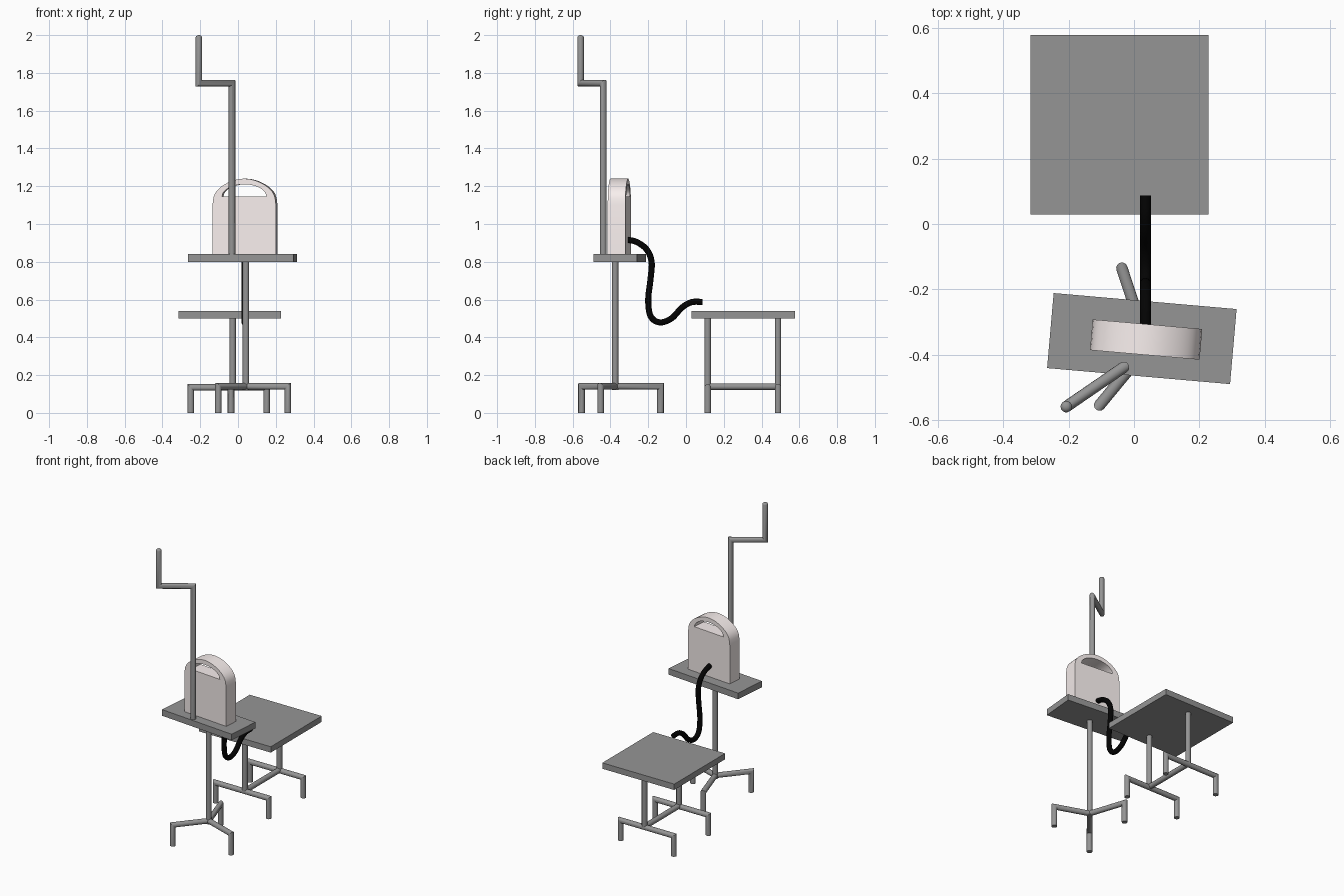
import bpy, bmesh, math
from mathutils import Vector, Matrix

if "Cube" in bpy.data.objects:
    bpy.data.objects.remove(bpy.data.objects["Cube"])

R = 0.0175                      # tube radius of the metal frames
TURN = math.radians(-5)         # the tray and the case are turned a little


def material(name, rgb):
    m = bpy.data.materials.new(name)
    m.diffuse_color = (*rgb, 1)
    m.use_nodes = True
    m.node_tree.nodes["Principled BSDF"].inputs["Base Color"].default_value = m.diffuse_color
    return m


metal = material("dark_grey_metal", (0.30, 0.30, 0.30))
shell = material("pale_shell", (0.94, 0.865, 0.855))
rubber = material("black_rubber", (0.001, 0.001, 0.001))


def finish(ob, mat):
    ob.data.materials.append(mat)
    bpy.ops.object.select_all(action='DESELECT')
    bpy.context.view_layer.objects.active = ob
    ob.select_set(True)
    bpy.ops.object.shade_smooth_by_angle(angle=math.radians(35))
    return ob


def tube(name, pts, r=R, sides=14, mat=metal, round_end=False):
    """Capped tube along a path with mitred corners."""
    pts = [Vector(p) for p in pts]
    dirs = [(b - a).normalized() for a, b in zip(pts, pts[1:])]
    if round_end:
        pts[-1] = pts[-1] - dirs[-1] * r * 0.7
    frame = dirs[0].to_track_quat('Z', 'Y')
    ring = [pts[0] + frame @ Vector((r * math.cos(t), r * math.sin(t), 0))
            for t in (2 * math.pi * i / sides for i in range(sides))]
    rings = [ring]
    for k, d in enumerate(dirs):
        n = (d + dirs[min(k + 1, len(dirs) - 1)]).normalized()
        ring = [v + d * ((pts[k + 1] - v).dot(n) / d.dot(n)) for v in ring]
        rings.append(ring)
    if round_end:
        for a in (30, 60, 80):
            c, s = math.cos(math.radians(a)), math.sin(math.radians(a))
            rings.append([pts[-1] + (v - pts[-1]) * c + dirs[-1] * r * 0.7 * s for v in ring])
    bm = bmesh.new()
    rings = [[bm.verts.new(v) for v in q] for q in rings]
    bm.faces.new(rings[0])
    for a, b in zip(rings, rings[1:]):
        for i in range(sides):
            j = (i + 1) % sides
            bm.faces.new((a[i], a[j], b[j], b[i]))
    bm.faces.new(rings[-1])
    bmesh.ops.recalc_face_normals(bm, faces=bm.faces)
    me = bpy.data.meshes.new(name)
    bm.to_mesh(me)
    bm.free()
    ob = bpy.data.objects.new(name, me)
    bpy.context.collection.objects.link(ob)
    return finish(ob, mat)


def box(name, centre, size, turn=0):
    bm = bmesh.new()
    bmesh.ops.create_cube(bm, size=1, matrix=Matrix.Diagonal((*size, 1)))
    me = bpy.data.meshes.new(name)
    bm.to_mesh(me)
    bm.free()
    me.materials.append(metal)
    ob = bpy.data.objects.new(name, me)
    ob.location = centre
    ob.rotation_euler.z = turn
    bpy.context.collection.objects.link(ob)


def smooth_path(pts, n=5):
    """Catmull-Rom curve through the points."""
    p = [Vector(q) for q in pts]
    p = [2 * p[0] - p[1]] + p + [2 * p[-1] - p[-2]]
    out = []
    for a, b, c, d in zip(p, p[1:], p[2:], p[3:]):
        for i in range(n):
            t = i / n
            out.append(0.5 * (2 * b + (c - a) * t + (2 * a - 5 * b + 4 * c - d) * t ** 2
                              + (3 * b - a - 3 * c + d) * t ** 3))
    return out + [p[-2]]


# low table: top, two T-shaped legs and a stretcher
TX, TZ = -0.028, 0.135
box("table_top", (-0.044, 0.303, 0.520), (0.543, 0.549, 0.040))
for side, y in (("front", 0.115), ("back", 0.487)):
    tube(f"table_{side}_feet", [(-0.25, y, 0), (-0.25, y, TZ), (0.152, y, TZ), (0.152, y, 0)])
    tube(f"table_{side}_post", [(TX, y, TZ), (TX, y, 0.51)])
tube("table_stretcher", [(TX, 0.115, TZ + 0.004), (TX, 0.487, TZ + 0.004)])

# three-legged stand with tray
SX, SY, SZ = 0.042, -0.375, 0.14
for i, (x, y) in enumerate(((-0.037, -0.135), (-0.105, -0.553), (0.264, -0.452))):
    tube(f"stand_leg_{i + 1}", [(SX, SY, SZ), (x, y, SZ), (x, y, 0)])
tube("stand_post", [(SX, SY, SZ - R), (SX, SY, 0.81)])
box("tray", (0.024, -0.350, 0.820), (0.561, 0.230, 0.042), TURN)

# cranked pole rising from the tray
tube("cranked_pole", [(-0.032, -0.438, 0.83), (-0.032, -0.438, 1.745),
                      (-0.207, -0.558, 1.745), (-0.207, -0.558, 2.0)], round_end=True)

# carrying case: arched outline with a handle slot, extruded
half_arch = [(0.168, 1.105), (0.161, 1.148), (0.140, 1.182), (0.10, 1.212), (0.05, 1.233)]
half_slot = [(0.118, 1.146), (0.110, 1.168), (0.08, 1.193), (0.04, 1.206)]


def mirrored(half, top):
    return smooth_path(half + [(0, top)] + [(-x, z) for x, z in reversed(half)], 3)


outline = [(-0.168, 0.84), (0.168, 0.84)] + mirrored(half_arch, 1.24)
cu = bpy.data.curves.new("case", 'CURVE')
cu.dimensions, cu.fill_mode, cu.extrude = '2D', 'BOTH', 0.047
for loop in (outline, mirrored(half_slot, 1.21)):
    s = cu.splines.new('POLY')
    s.points.add(len(loop) - 1)
    for pt, q in zip(s.points, loop):
        pt.co = (q[0], q[1], 0, 1)
    s.use_cyclic_u = True
case = bpy.data.objects.new("carrying_case", cu)
case.location = (0.037, -0.353, 0)
case.rotation_euler = (math.pi / 2, 0, TURN)
bpy.context.collection.objects.link(case)
bpy.ops.object.select_all(action='DESELECT')
bpy.context.view_layer.objects.active = case
case.select_set(True)
bpy.ops.object.convert(target='MESH')
case = bpy.context.view_layer.objects.active
case.data.materials.clear()
finish(case, shell)

# hose from the back of the case drooping to the table
hose = [(-0.315, 0.917), (-0.262, 0.905), (-0.209, 0.866), (-0.182, 0.80), (-0.188, 0.707),
        (-0.20, 0.60), (-0.188, 0.513), (-0.14, 0.479), (-0.077, 0.500), (-0.022, 0.557),
        (0.029, 0.586), (0.087, 0.588)]
tube("hose", smooth_path([(0.035, y, z) for y, z in hose]), 0.0165, mat=rubber)
